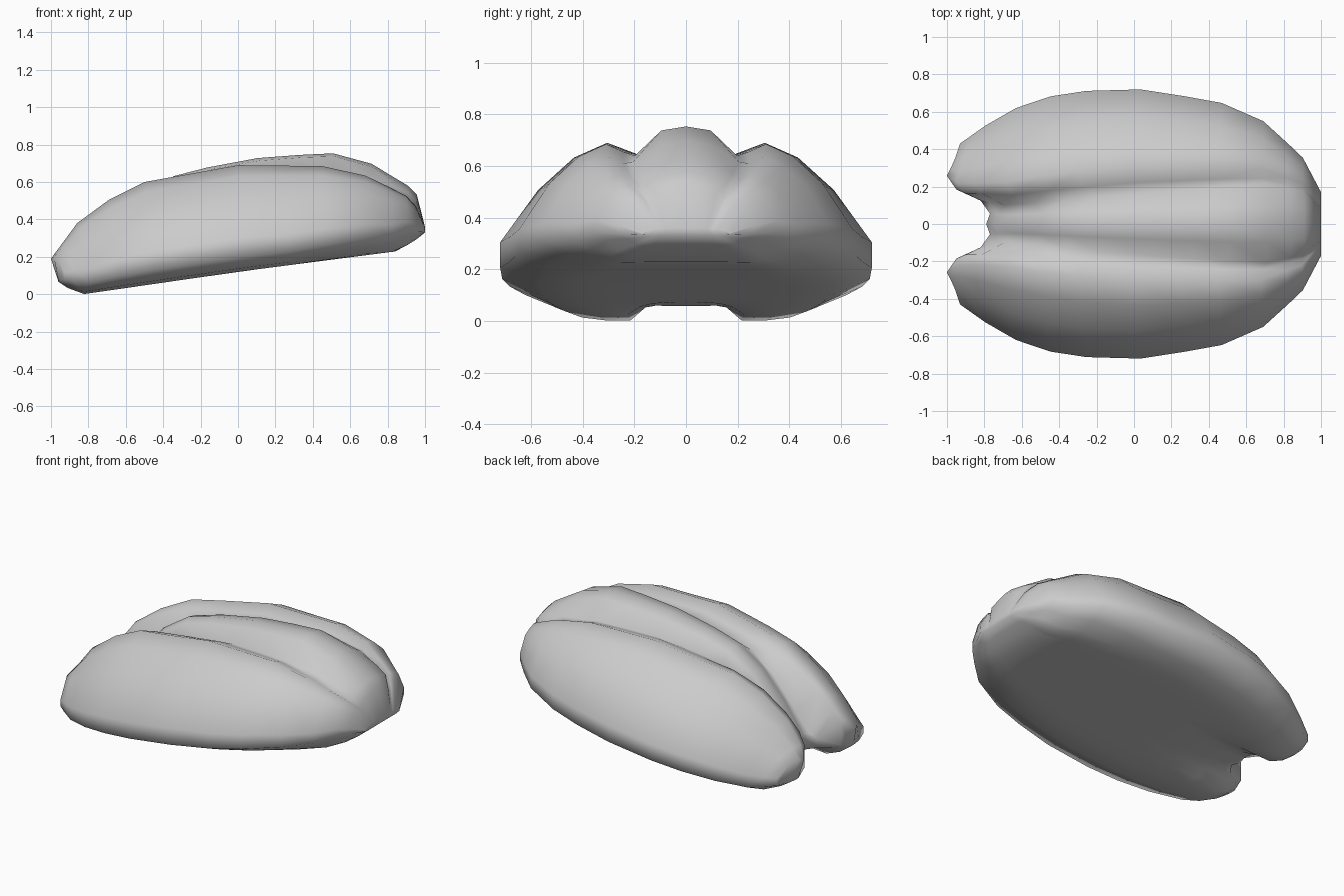
import bpy
import bmesh

default = bpy.data.objects.get("Cube")
if default:
    bpy.data.objects.remove(default, do_unlink=True)


def curve(*points):
    """Piecewise linear function through (x, value) points."""
    def value(x):
        for (xa, va), (xb, vb) in zip(points, points[1:]):
            if x <= xb:
                return va + (vb - va) * max(0, (x - xa) / (xb - xa))
        return points[-1][1]
    return value


# Outlines along the length of the shell
half_width = curve((-1, .37), (-.93, .43), (-.69, .6), (-.38, .705), (0, .725),
                   (.45, .655), (.68, .56), (.9, .36), (1, .17))
groove_y = curve((-1, .22), (-.93, .135), (-.82, .125), (-.69, .1), (-.38, .13),
                 (0, .165), (.68, .21), (.9, .17), (1, .08))
lobe_top = curve((-1, .19), (-.86, .38), (-.74, .48), (-.5, .6), (0, .69),
                 (.45, .685), (.7, .63), (.9, .525), (.95, .47), (1, .36))
ridge_top = curve((-.79, .15), (-.69, .32), (-.54, .5), (-.35, .63), (0, .72),
                  (.33, .745), (.5, .755), (.68, .718), (.95, .555), (1, .36))
groove_depth = curve((-.8, .02), (-.6, .06), (-.3, .06), (.45, .04),
                     (.7, .01), (.9, -.025), (.95, -.04), (1, 0))
bottom = curve((-1, .13), (-.95, .05), (-.83, 0), (-.69, .02), (0, .12),
               (.85, .23), (.95, .29), (1, .33))
notch_arch = curve((-.8, .07), (-.45, 0))
rim_lift = curve((.3, 0), (.68, .03), (.9, .045), (1, 0))

# Columns across the half section:
# lobe fraction, top height, underside height, notch lift, rim lift, start x
lobe_columns = [(.1, .945, 0, .7, 0, -.95), (.25, 1, 0, 0, 0, -1),
                (.48, .9, 0, 0, .3, -.985), (.73, .68, .03, 0, 1, -.96),
                (1, .32, .14, 0, 1, -.93)]
stations = [-1, -.95, -.86, -.69, -.5, -.3, 0, .25, .45, .68, .82, .9, .95, 1]


def slide(station, start):
    """Stretch a station so that its column begins at start."""
    return 1 - (1 - station) * (1 - start) / 2


def half_section(station):
    """Half ring from the ridge, over the lobe, to the middle underneath."""
    upper, under = [], []
    for share, start in ((0, -.79), (.48, -.77), (1, -.82)):
        x = slide(station, start)
        y = share * groove_y(x)
        z = ridge_top(x) - .03 * share * (x < .99)
        if share == 1:
            z = min(lobe_top(x), ridge_top(x)) - groove_depth(x)
        low = bottom(x) + notch_arch(x)
        upper.append((x, y, max(z, low + .01)))
        under.append((x, y, low))
    for share, height, low, lift, rim, start in lobe_columns:
        x = slide(station, start)
        inner = groove_y(x)
        y = inner + share * (half_width(x) - inner)
        tall = lobe_top(x) - bottom(x)
        upper.append((x, y, bottom(x) + height * tall + rim * rim_lift(x)))
        x = slide(station, max(start, -.96))
        tall = lobe_top(x) - bottom(x)
        raised = lift * notch_arch(x) + rim * rim_lift(x)
        under.append((x, y, bottom(x) + low * tall + raised))
    return upper + under[::-1]


# Loft the half shell and close both ends
bm = bmesh.new()
rings = [[bm.verts.new(p) for p in half_section(s)] for s in stations]
for a, b in zip(rings, rings[1:]):
    for i in range(len(a) - 1):
        bm.faces.new((a[i], a[i + 1], b[i + 1], b[i]))
for ring in (rings[0], rings[-1]):
    last = len(ring) - 1
    for i in range(last // 2):
        bm.faces.new((ring[i], ring[i + 1], ring[last - i - 1], ring[last - i]))
bmesh.ops.recalc_face_normals(bm, faces=bm.faces)
mesh = bpy.data.meshes.new("lobed_shell")
bm.to_mesh(mesh)
bm.free()
shell = bpy.data.objects.new("lobed_shell", mesh)
bpy.context.collection.objects.link(shell)

# Mirror to the other side
mirror = shell.modifiers.new("mirror", "MIRROR")
mirror.use_axis = (False, True, False)
mirror.use_clip = True

# Plain grey, smooth
grey = bpy.data.materials.new("light_grey")
grey.use_nodes = True
grey.diffuse_color = (.6, .6, .6, 1)
grey.node_tree.nodes["Principled BSDF"].inputs["Base Color"].default_value = (.6, .6, .6, 1)
mesh.materials.append(grey)
for face in mesh.polygons:
    face.use_smooth = True
